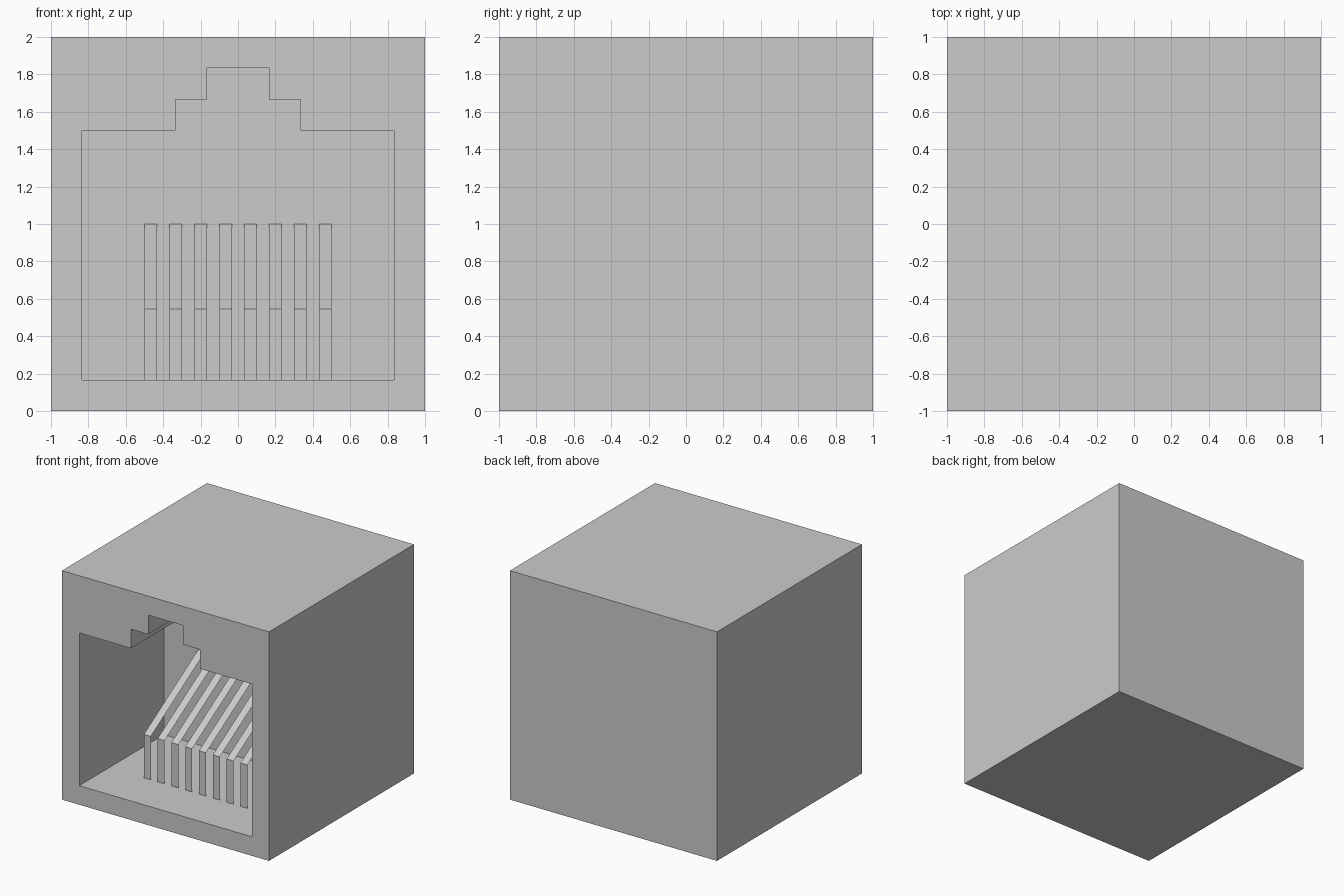
import bpy
import bmesh

cube = bpy.data.objects.get("Cube")
if cube:
    bpy.data.objects.remove(cube, do_unlink=True)

grey = bpy.data.materials.new("light grey")
grey.use_nodes = True
colour = (0.6, 0.6, 0.6, 1)
grey.diffuse_color = colour
grey.node_tree.nodes["Principled BSDF"].inputs["Base Color"].default_value = colour

U = 1 / 6            # module of the design
BACK = U             # depth position of the cavity's back wall


def add_object(name, bm):
    mesh = bpy.data.meshes.new(name)
    bm.to_mesh(mesh)
    bm.free()
    mesh.materials.append(grey)
    obj = bpy.data.objects.new(name, mesh)
    bpy.context.collection.objects.link(obj)
    return obj


def prism(name, outline, y0, y1):
    """Extrude an x-z outline from y0 to y1."""
    bm = bmesh.new()
    face = bm.faces.new([bm.verts.new((x, y0, z)) for x, z in outline])
    ext = bmesh.ops.extrude_face_region(bm, geom=[face])["geom"]
    verts = [v for v in ext if isinstance(v, bmesh.types.BMVert)]
    bmesh.ops.translate(bm, verts=verts, vec=(0, y1 - y0, 0))
    bmesh.ops.recalc_face_normals(bm, faces=bm.faces)
    return add_object(name, bm)


# Housing block with a stepped socket cut into its front
housing = prism("housing", [(-1, 0), (1, 0), (1, 2), (-1, 2)], -1, 1)
half = [(5, 1), (5, 9), (2, 9), (2, 10), (1, 10), (1, 11)]
right = [(x * U, z * U) for x, z in half]
left = [(-x, z) for x, z in reversed(right)]
cutter = prism("socket_cutter", right + left, -1.2, BACK)
cutter.hide_render = True

cut = housing.modifiers.new("socket", "BOOLEAN")
cut.operation = "DIFFERENCE"
cut.solver = "EXACT"
cut.object = cutter
bpy.context.view_layer.objects.active = housing
bpy.ops.object.modifier_apply(modifier=cut.name)
bpy.data.objects.remove(cutter, do_unlink=True)

# Eight thin bent contacts: upright leg, then a slope up to the back wall
path = [(-0.585, U), (-0.585, 0.545), (BACK, 1)]
width = 0.4 * U
for i in range(8):
    x = -0.5 + 2 * width * i
    bm = bmesh.new()
    rows = [[bm.verts.new((px, y, z)) for px in (x, x + width)] for y, z in path]
    for low, high in zip(rows, rows[1:]):
        bm.faces.new((low[0], low[1], high[1], high[0]))
    add_object(f"contact_{i + 1}", bm)
